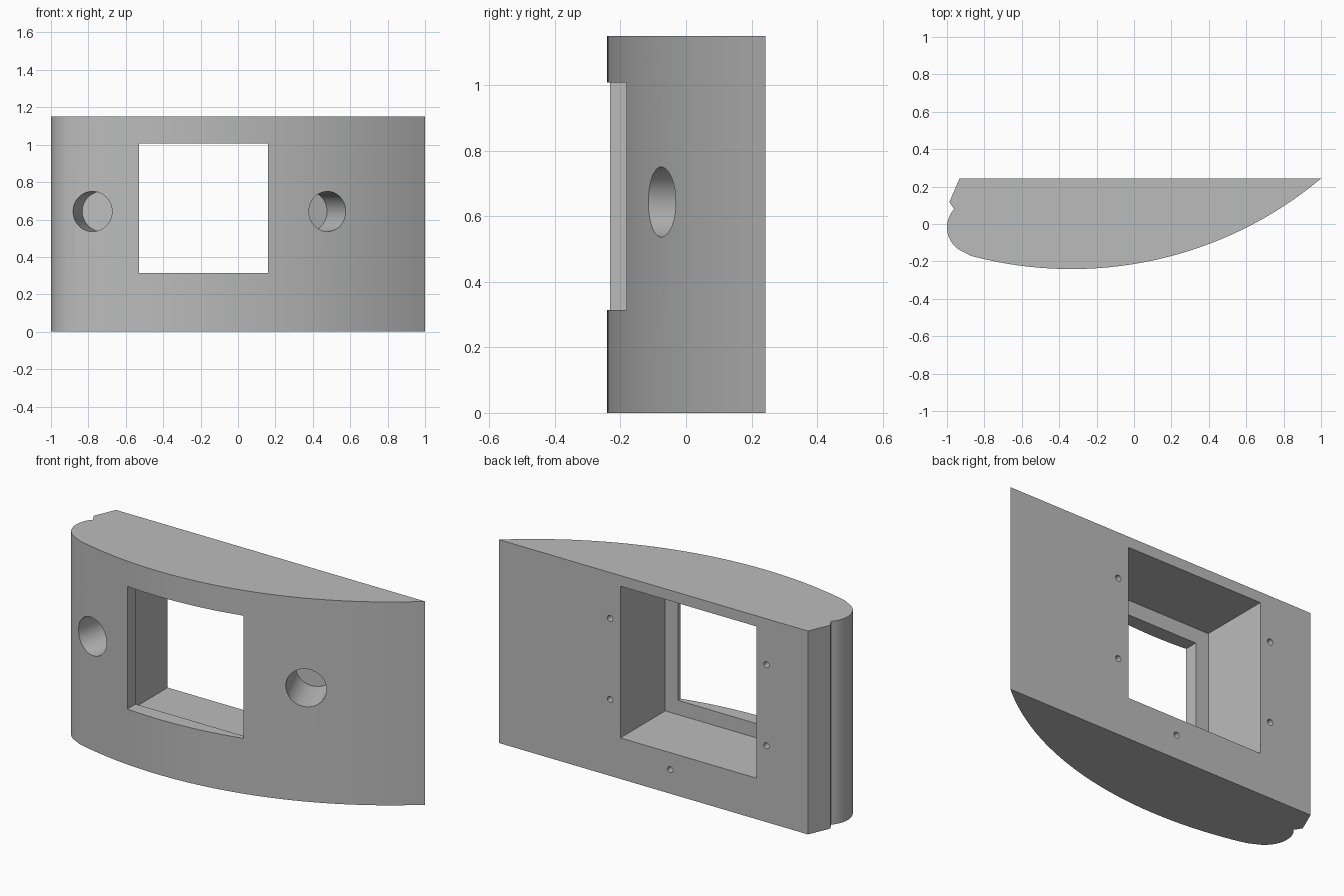
import bpy, bmesh, math
from mathutils import Vector, Matrix

if "Cube" in bpy.data.objects:
    bpy.data.objects.remove(bpy.data.objects["Cube"])

HEIGHT = 1.15
BACK = 0.243
R, CX, CY = 2.08, -0.334, 1.839      # large front curve

grey = bpy.data.materials.new("plain grey")
grey.diffuse_color = (0.5, 0.5, 0.5, 1)
grey.use_nodes = True
grey.node_tree.nodes["Principled BSDF"].inputs["Base Color"].default_value = grey.diffuse_color


def make_object(name, bm):
    bmesh.ops.recalc_face_normals(bm, faces=bm.faces)
    mesh = bpy.data.meshes.new(name)
    bm.to_mesh(mesh)
    bm.free()
    mesh.materials.append(grey)
    obj = bpy.data.objects.new(name, mesh)
    bpy.context.collection.objects.link(obj)
    return obj


def box(name, lo, hi):
    lo, hi = Vector(lo), Vector(hi)
    bm = bmesh.new()
    bmesh.ops.create_cube(bm, size=1)
    for v in bm.verts:
        v.co = Vector([(lo[i] + hi[i]) / 2 + v.co[i] * (hi[i] - lo[i]) for i in range(3)])
    return make_object(name, bm)


def rod(name, start, end, radius, sides):
    start, end = Vector(start), Vector(end)
    axis = end - start
    bm = bmesh.new()
    turn = axis.to_track_quat('Z', 'Y').to_matrix().to_4x4()
    bmesh.ops.create_cone(bm, cap_ends=True, segments=sides, radius1=radius, radius2=radius,
                          depth=axis.length,
                          matrix=Matrix.Translation((start + end) / 2) @ turn)
    return make_object(name, bm)


# Body outline: flat back, notched side, rounded nose, long front curve
outline = [(1.0, BACK), (-0.933, BACK), (-0.987, 0.118)]
for i in range(13):
    a = math.radians(137 + (246 - 137) * i / 12)
    outline.append((-0.858 + 0.142 * math.cos(a), -0.018 + 0.142 * math.sin(a)))
a0, a1 = math.asin((-0.87 - CX) / R), math.asin((1.0 - CX) / R)
for i in range(32):
    a = a0 + (a1 - a0) * i / 32
    outline.append((CX + R * math.sin(a), CY - R * math.cos(a)))

bm = bmesh.new()
base = bm.faces.new([bm.verts.new((x, y, 0)) for x, y in outline])
grown = bmesh.ops.extrude_face_region(bm, geom=[base])
bmesh.ops.translate(bm, vec=(0, 0, HEIGHT),
                    verts=[v for v in grown["geom"] if isinstance(v, bmesh.types.BMVert)])
body = make_object("housing_body", bm)

# Window opening and wider rear pocket
cutters = [
    box("window_cutter", (-0.53, -0.5, 0.313), (0.16, 0.0, 1.007)),
    box("pocket_cutter", (-0.61, -0.157, 0.232), (0.24, 0.5, 1.09)),
]

# Two blind round holes, square to the front curve
for name, x, y, slope in (("left_hole_cutter", -0.777, -0.187, 0.2),
                          ("right_hole_cutter", 0.478, -0.074, -0.435)):
    mouth = Vector((x, y, 0.643))
    inward = Vector((slope, 1, 0)).normalized()
    cutters.append(rod(name, mouth - inward * 0.15, mouth + inward * 0.25, 0.107, 48))

# Small screw holes on the back
for x, z in ((0.305, 0.89), (0.305, 0.432), (-0.673, 0.89), (-0.673, 0.432), (-0.071, 0.136)):
    cutters.append(rod("screw_hole_cutter", (x, BACK + 0.05, z), (x, BACK - 0.06, z), 0.017, 16))

for c in cutters:
    mod = body.modifiers.new("cut", 'BOOLEAN')
    mod.operation, mod.solver, mod.object = 'DIFFERENCE', 'EXACT', c

# Bake the cuts, then drop the cutters
deps = bpy.context.evaluated_depsgraph_get()
result = bpy.data.meshes.new_from_object(body.evaluated_get(deps))
body.modifiers.clear()
body.data = result
for c in cutters:
    bpy.data.objects.remove(c)

bpy.ops.object.select_all(action='DESELECT')
body.select_set(True)
bpy.context.view_layer.objects.active = body
bpy.ops.object.shade_smooth_by_angle(angle=math.radians(25))
